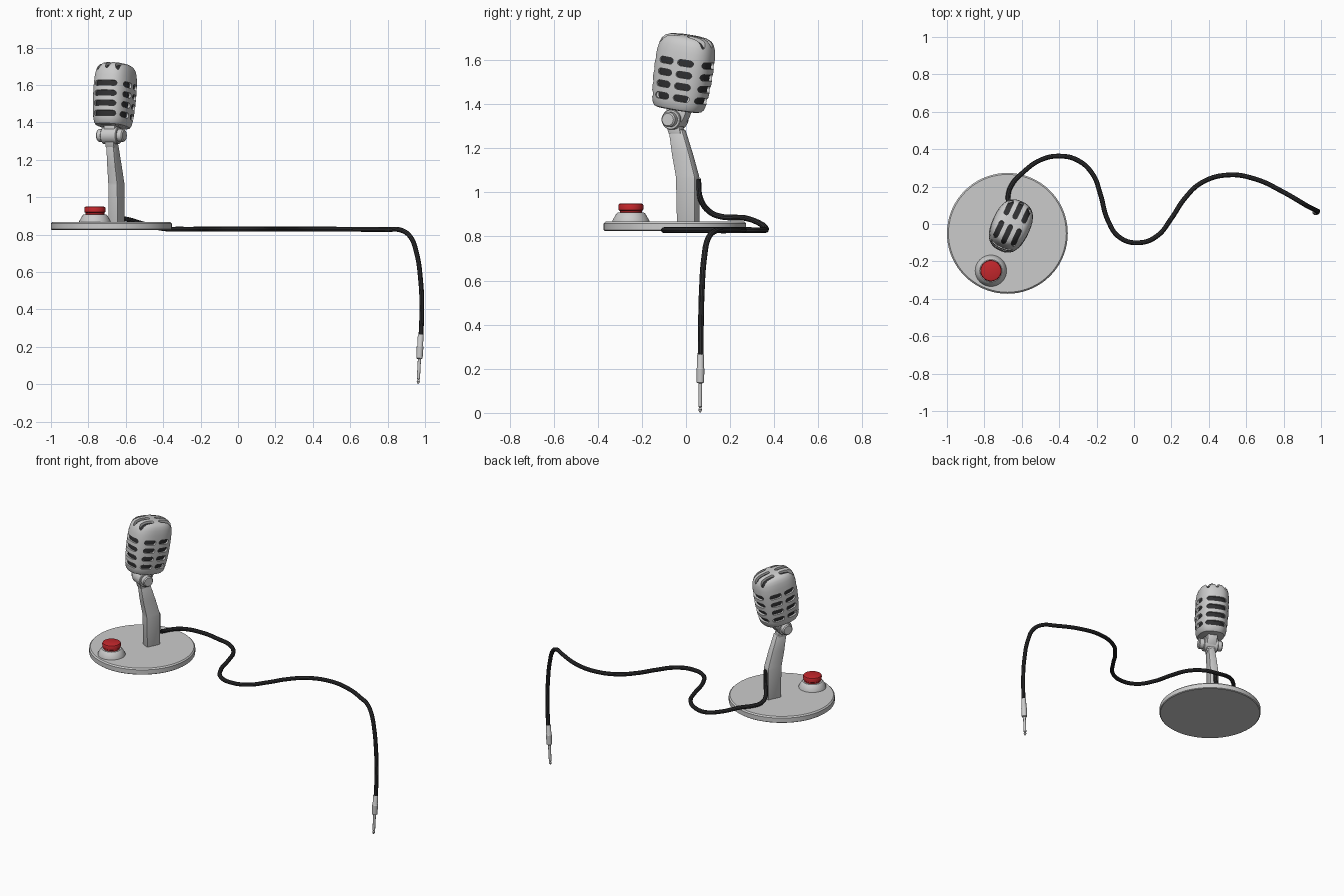
import bpy, bmesh
from math import sin, cos, pi, radians, copysign
from mathutils import Matrix, Vector

if "Cube" in bpy.data.objects:
    bpy.data.objects.remove(bpy.data.objects["Cube"])

T, R = Matrix.Translation, Matrix.Rotation
DESK = T((-0.677, -0.05, 0)) @ R(radians(-25), 4, 'Z')      # stand frame
HEAD = DESK @ T((0, 0.015, 1.375)) @ R(radians(-9), 4, 'X')  # tilted head frame


def mat(name, col):
    m = bpy.data.materials.new(name)
    m.diffuse_color = (*col, 1)
    m.use_nodes = True
    m.node_tree.nodes["Principled BSDF"].inputs["Base Color"].default_value = m.diffuse_color
    return m


DARK = mat("dark", (0.03, 0.03, 0.032))
RED = mat("red", (0.55, 0.02, 0.025))


def loft(bm, rings):
    """Skin equal-length rings of points and cap both ends."""
    vs = [[bm.verts.new(p) for p in r] for r in rings]
    n = len(vs[0])
    for a, b in zip(vs, vs[1:]):
        for i in range(n):
            j = (i + 1) % n
            bm.faces.new((a[i], a[j], b[j], b[i]))
    bm.faces.new(vs[0][::-1])
    bm.faces.new(vs[-1])


def make(name, lofts, matrix=Matrix(), material=None, bevel=0):
    bm = bmesh.new()
    for rings in lofts:
        loft(bm, rings)
    bmesh.ops.recalc_face_normals(bm, faces=bm.faces[:])
    if bevel:
        bmesh.ops.bevel(bm, geom=bm.edges[:], offset=bevel, segments=2,
                        profile=0.5, affect='EDGES', clamp_overlap=True)
    me = bpy.data.meshes.new(name)
    bm.to_mesh(me)
    bm.free()
    ob = bpy.data.objects.new(name, me)
    bpy.context.collection.objects.link(ob)
    ob.matrix_world = matrix
    if material:
        me.materials.append(material)
    return ob


def oval(a, b, z, n=48, e=2.0):
    pts = []
    for i in range(n):
        c, s = cos(2 * pi * i / n), sin(2 * pi * i / n)
        pts.append((a * copysign(abs(c) ** (2 / e), c),
                    b * copysign(abs(s) ** (2 / e), s), z))
    return pts


def lathe(name, profile, matrix=Matrix(), material=None, n=48):
    return make(name, [[oval(r, r, z, n) for r, z in profile]], matrix, material)


def bar(name, sections, matrix, bevel):
    """Rectangular bar: sections of (y front, y back, z, half width)."""
    return make(name, [[[(-w, f, z), (w, f, z), (w, b, z), (-w, b, z)]
                        for f, b, z, w in sections]], matrix, None, bevel)


# round base
lathe("base", [(0.318, 0.825), (0.323, 0.829), (0.323, 0.859), (0.315, 0.867)], DESK, n=72)

# push button and its collar
BTN = T((-0.765, -0.25, 0))
lathe("button_collar", [(0.084, 0.864), (0.084, 0.872), (0.066, 0.903), (0.06, 0.908)], BTN)
lathe("button", [(0.05, 0.9), (0.05, 0.916), (0.056, 0.92), (0.057, 0.94),
                 (0.054, 0.947), (0.046, 0.95)], BTN, RED)

# bent post
bar("post", [(0.02, 0.112, 0.86, 0.028), (0.015, 0.112, 1.07, 0.028),
             (-0.006, 0.083, 1.17, 0.025), (-0.024, 0.045, 1.285, 0.022)], DESK, 0.007)

# pivot joint between post and head
bar("post_knuckle", [(-0.022, 0.04, 1.265, 0.026), (-0.032, 0.032, 1.30, 0.026),
                     (-0.022, 0.022, 1.345, 0.026)], DESK, 0.006)
bar("head_stem", [(-0.034, 0.034, -0.065, 0.032), (-0.04, 0.05, -0.03, 0.032),
                  (-0.048, 0.06, 0.015, 0.034)], HEAD, 0.006)
PIVOT = DESK @ T((0, 0, 1.33)) @ R(pi / 2, 4, 'Y')
lathe("pivot_barrel", [(0.043, -0.046), (0.046, -0.043), (0.046, 0.043), (0.043, 0.046)], PIVOT, n=32)
lathe("pivot_bolt", [(0.028, -0.078), (0.034, -0.072), (0.034, 0.072), (0.028, 0.078)], PIVOT, n=24)

# slotted head: oval body with a dark core showing through the slots
A, B = 0.102, 0.135
PROF = [(0.70, 0), (0.80, 0.004), (0.87, 0.016), (0.92, 0.04), (0.96, 0.08), (0.99, 0.13),
        (1.0, 0.18), (1.0, 0.225), (0.98, 0.265), (0.94, 0.294), (0.88, 0.314),
        (0.78, 0.329), (0.62, 0.338), (0.40, 0.342), (0.15, 0.343)]
head = make("head_grille", [[oval(A * s, B * s, z, 56, 2.5) for s, z in PROF]], HEAD)
make("head_core", [[oval(A * s * 0.88, B * s * 0.9, 0.17 + (z - 0.17) * 0.92, 48, 2.5)
                    for s, z in PROF]], HEAD, DARK)


def slot(u0, u1, v, r, n=6):
    """Outline of a slot with round ends, from u0 to u1 along u."""
    pts = []
    for c, start in ((u1 - r, -pi / 2), (u0 + r, pi / 2)):
        for i in range(n + 1):
            t = start + pi * i / n
            pts.append((c + r * cos(t), v + r * sin(t)))
    return pts


cuts = []
for side in (-1, 1):
    for row in range(4):
        h = 0.058 + 0.054 * row
        # front and back slots
        cuts.append([[(u, side * d, v) for u, v in slot(-0.064, 0.064, h, 0.0145)]
                     for d in (0.088, 0.2)])
        # paired slots on the two sides
        for sy in (-1, 1):
            cuts.append([[(side * d, sy * u, v) for u, v in slot(0.011, 0.085, h, 0.0145)]
                         for d in (0.07, 0.2)])
    # top slots running over the shoulder
    for x in (-0.052, 0, 0.052):
        end = 0.124 if x == 0 else 0.112
        cuts.append([[(v, side * u, d) for u, v in slot(0.018, end, x, 0.0125)]
                     for d in (0.256, 0.4)])
cutter = make("slot_cutter", cuts, HEAD)
cutter.hide_render = True
mod = head.modifiers.new("slots", 'BOOLEAN')
mod.operation, mod.solver, mod.object = 'DIFFERENCE', 'EXACT', cutter
bpy.context.view_layer.update()
bpy.context.view_layer.objects.active = head
bpy.ops.object.modifier_apply(modifier=mod.name)
bpy.data.objects.remove(cutter)

# cable
PATH = [(-0.632, 0.055, 1.06), (-0.638, 0.066, 0.97), (-0.668, 0.11, 0.91),
        (-0.672, 0.16, 0.89), (-0.647, 0.22, 0.886), (-0.6, 0.27, 0.883),
        (-0.5, 0.342, 0.855), (-0.4, 0.363, 0.832), (-0.3, 0.34, 0.829),
        (-0.22, 0.265, 0.829), (-0.18, 0.16, 0.829), (-0.14, 0.02, 0.829),
        (-0.075, -0.073, 0.829), (0.03, -0.1, 0.829), (0.125, -0.063, 0.829),
        (0.2, 0.03, 0.829), (0.27, 0.135, 0.829), (0.36, 0.22, 0.829),
        (0.5, 0.262, 0.829), (0.65, 0.24, 0.828), (0.8, 0.17, 0.827),
        (0.87, 0.13, 0.824), (0.92, 0.10, 0.79), (0.955, 0.082, 0.70),
        (0.976, 0.072, 0.56), (0.983, 0.068, 0.42), (0.978, 0.066, 0.25)]
cu = bpy.data.curves.new("cable", 'CURVE')
cu.dimensions, cu.bevel_depth, cu.bevel_resolution = '3D', 0.013, 3
cu.resolution_u, cu.use_fill_caps = 8, True
sp = cu.splines.new('BEZIER')
sp.bezier_points.add(len(PATH) - 1)
for bp, p in zip(sp.bezier_points, PATH):
    bp.co = p
    bp.handle_left_type = bp.handle_right_type = 'AUTO'
cu.materials.append(DARK)
cable = bpy.data.objects.new("cable", cu)
bpy.context.collection.objects.link(cable)
bpy.ops.object.select_all(action='DESELECT')
cable.select_set(True)
bpy.context.view_layer.objects.active = cable
bpy.ops.object.convert(target='MESH')

# jack plug hanging from the cable end
tip, top = Vector((0.963, 0.064, 0.001)), Vector((0.977, 0.066, 0.265))
PLUG = T(tip) @ (top - tip).to_track_quat('Z', 'Y').to_matrix().to_4x4()
lathe("plug_sleeve", [(0.012, 0.134), (0.017, 0.138), (0.018, 0.2), (0.0155, 0.204),
                      (0.0155, 0.262), (0.013, 0.266)], PLUG, n=24)
lathe("plug_pin", [(0.002, 0), (0.006, 0.006), (0.0085, 0.014), (0.005, 0.024),
                   (0.0085, 0.028), (0.0085, 0.14)], PLUG, n=20)

# smooth shading with crisp edges
for ob in bpy.context.scene.objects:
    ob.select_set(ob.type == 'MESH')
bpy.context.view_layer.objects.active = head
bpy.ops.object.shade_smooth_by_angle(angle=radians(32))
